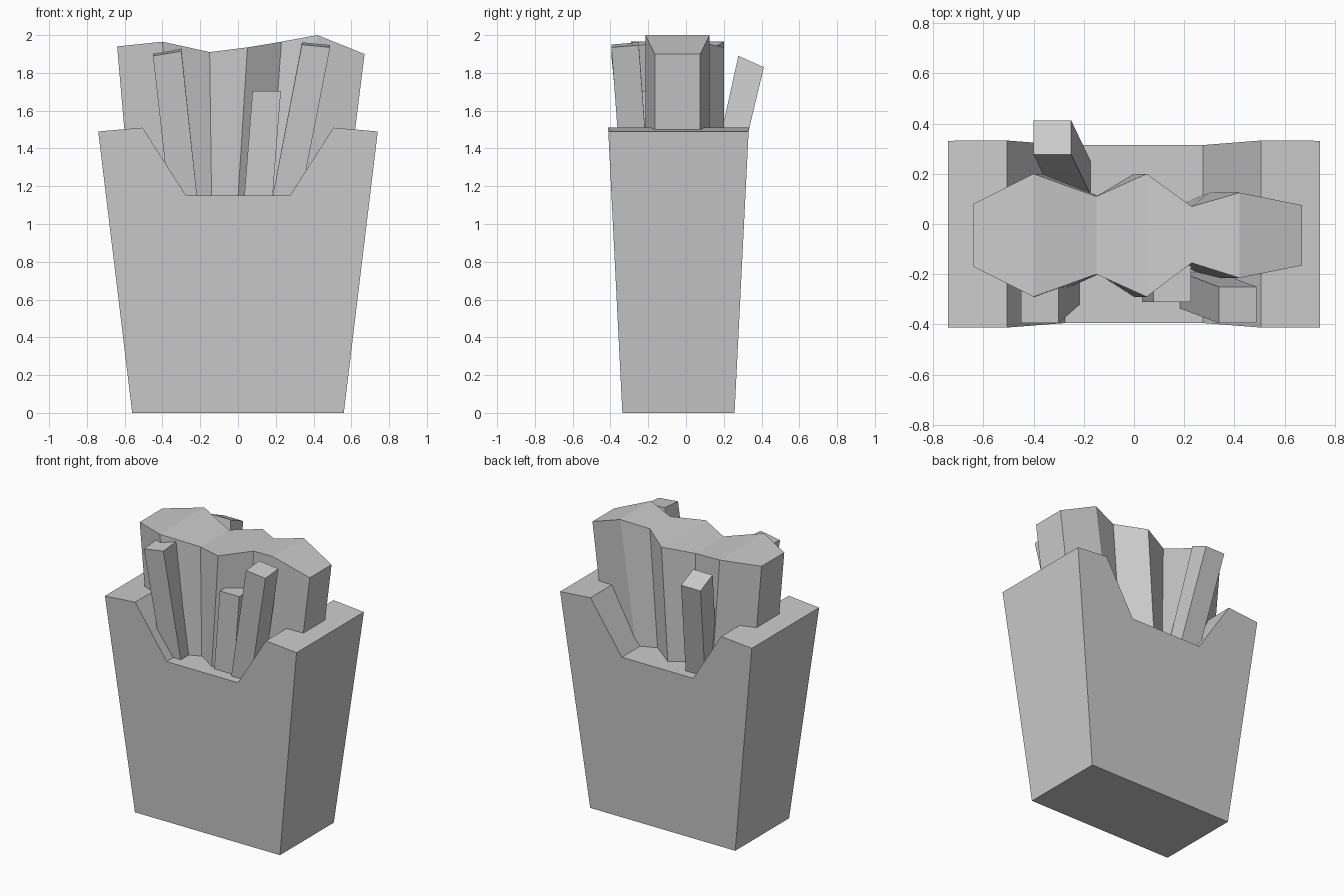
import bpy

cube = bpy.data.objects.get("Cube")
if cube:
    bpy.data.objects.remove(cube, do_unlink=True)

grey = bpy.data.materials.new("light grey")
grey.use_nodes = True
COLOUR = (0.6, 0.6, 0.6, 1)
grey.diffuse_color = COLOUR
grey.node_tree.nodes["Principled BSDF"].inputs["Base Color"].default_value = COLOUR


def make(name, verts, faces):
    mesh = bpy.data.meshes.new(name)
    mesh.from_pydata(verts, [], faces)
    mesh.materials.append(grey)
    obj = bpy.data.objects.new(name, mesh)
    bpy.context.collection.objects.link(obj)
    return obj


def bridge(n):
    """Quads joining two loops of n vertices."""
    return [(i, (i + 1) % n, n + (i + 1) % n, n + i) for i in range(n)]


# Carton: mirrored front profile, deeper towards the top
half = [(0.56, 0), (0.74, 1.49), (0.505, 1.51), (0.275, 1.15)]
profile = half + [(-x, z) for x, z in reversed(half)]
n = len(profile)
verts = [(x, -0.04 + side * (0.297 + 0.05 * z), z)
         for side in (-1, 1) for x, z in profile]
caps = [tuple(range(n)), tuple(reversed(range(n, 2 * n)))]
make("carton", verts, caps + [f[::-1] for f in bridge(n)])

# Bunch of fries: stations of top x, bottom x, front y, back y, top z
stations = [
    (-0.64, -0.57, -0.17, 0.08, 1.94),
    (-0.40, -0.34, -0.29, 0.20, 1.965),
    (-0.15, -0.14, -0.20, 0.11, 1.91),
    (0.05, 0.00, -0.29, 0.20, 1.935),
    (0.23, 0.17, -0.155, 0.07, 1.965),
    (0.42, 0.30, -0.215, 0.125, 2.0),
    (0.67, 0.575, -0.165, 0.075, 1.90),
]
m = len(stations)
bottom = ([(b, f, 1.14) for t, b, f, k, z in stations]
          + [(b, k, 1.14) for t, b, f, k, z in reversed(stations)])
top = ([(t, f, z) for t, b, f, k, z in stations]
       + [(t, k, z) for t, b, f, k, z in reversed(stations)])
n = 2 * m
strips = [(n + i, n + i + 1, 2 * n - 2 - i, 2 * n - 1 - i) for i in range(m - 1)]
floor = [(n - 1 - i, n - 2 - i, i + 1, i) for i in range(m - 1)]
make("fries_bunch", bottom + top, bridge(n) + strips + floor)


# Loose fries: leaning square sticks with tilted tips
def fry(name, low, high, z, tilt_x, tilt_y, size=0.15, depth=0.145):
    corners = [(0, 0), (1, 0), (1, 1), (0, 1)]
    lower = [(low[0] + size * u, low[1] + depth * v, 1.13) for u, v in corners]
    upper = [(high[0] + size * u, high[1] + depth * v, z + tilt_x * u + tilt_y * v)
             for u, v in corners]
    make(name, lower + upper, bridge(4) + [(3, 2, 1, 0), (4, 5, 6, 7)])


fry("front_right_fry", (-0.365, -0.32), (-0.45, -0.395), 1.89, 0.025, 0.012)
fry("front_centre_fry", (0.032, -0.31), (0.077, -0.31), 1.705, 0, 0)
fry("front_left_fry", (0.18, -0.335), (0.338, -0.395), 1.95, -0.015, 0.012)
fry("back_fry", (-0.32, 0.11), (-0.4, 0.277), 1.89, 0, -0.06, depth=0.135)
